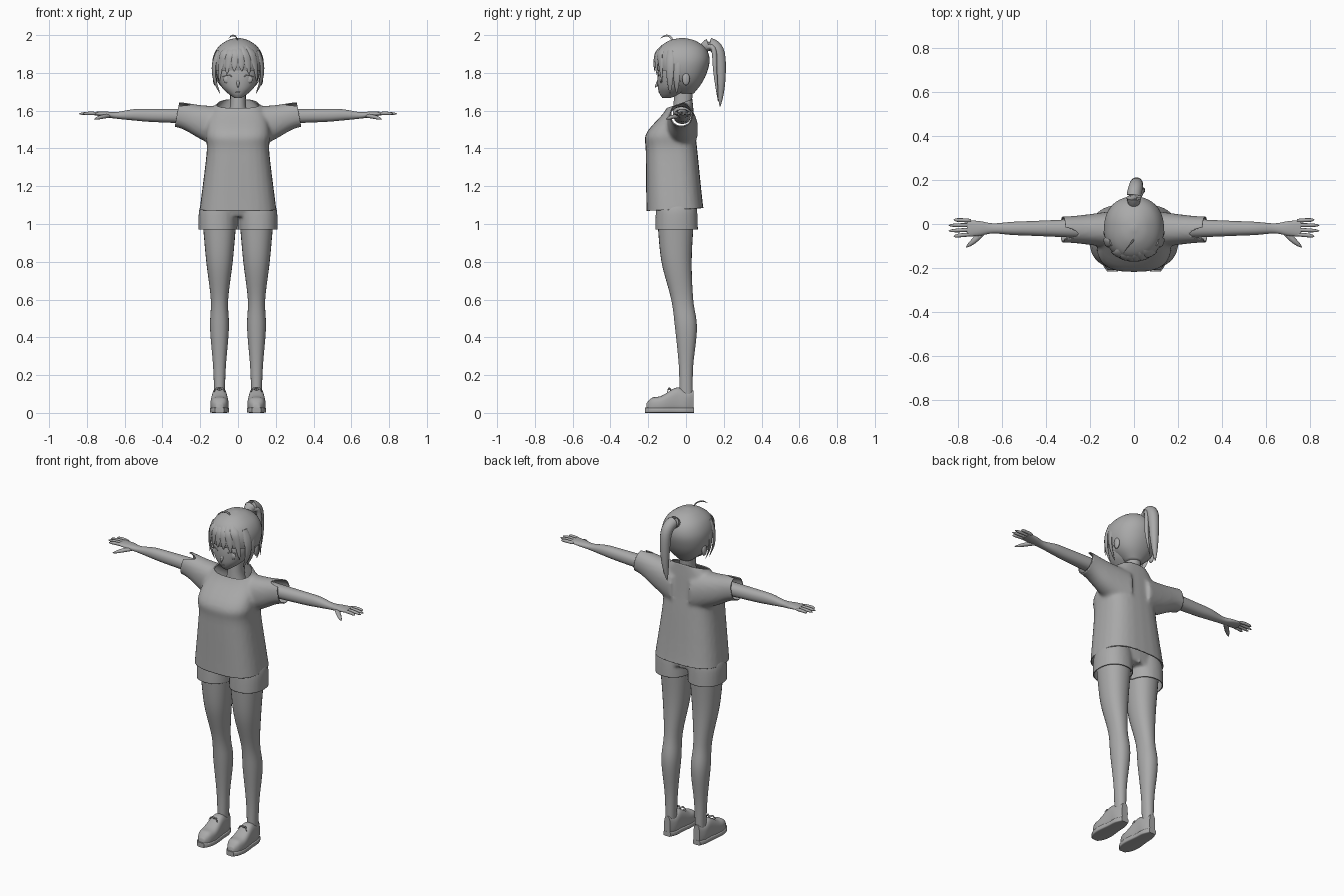
import bpy, bmesh, math
from mathutils import Vector

if "Cube" in bpy.data.objects:
    bpy.data.objects.remove(bpy.data.objects["Cube"])

grey = bpy.data.materials.new("plain grey")
grey.use_nodes = True
tone = (0.4, 0.4, 0.4, 1)
grey.diffuse_color = tone
grey.node_tree.nodes["Principled BSDF"].inputs["Base Color"].default_value = tone


def smooth_rows(rows, steps=5):
    """Catmull-Rom interpolation through rows of numbers."""
    result = []
    last = len(rows) - 1
    for index in range(last):
        before, start = rows[max(index - 1, 0)], rows[index]
        end, after = rows[index + 1], rows[min(index + 2, last)]
        for step in range(steps):
            t = step / steps
            result.append([b + t / 2 * (c - a + t * (2 * a - 5 * b + 4 * c - d + t * (3 * (b - c) + d - a)))
                           for a, b, c, d in zip(before, start, end, after)])
    return result + [list(rows[-1])]


def skin(bm, rings):
    """Bridge a list of point rings and cap both ends."""
    loops = [[bm.verts.new(point) for point in ring] for ring in rings]
    count = len(loops[0])
    for lower, upper in zip(loops, loops[1:]):
        for i in range(count):
            j = (i + 1) % count
            bm.faces.new((lower[i], lower[j], upper[j], upper[i]))
    bm.faces.new(loops[0][::-1])
    bm.faces.new(loops[-1])


def loft(bm, axis, rows, middle=0, side=1, count=28, power=2.2):
    """Rows hold the place along the axis, two half sizes and the second centre."""
    rings = []
    for place, half_a, half_b, centre_b in smooth_rows(rows):
        ring = []
        for i in range(count):
            angle = math.tau * i / count
            c, s = math.cos(angle), math.sin(angle)
            a = middle + half_a * math.copysign(abs(c) ** (2 / power), c)
            b = centre_b + half_b * math.copysign(abs(s) ** (2 / power), s)
            x, y, z = {"x": (place, a, b), "y": (a, place, b), "z": (a, b, place)}[axis]
            ring.append((x * side, y, z))
        rings.append(ring)
    skin(bm, rings)


def sweep(bm, path, width, flat=1, facing=(0, 0, 1), sharp=3, count=10):
    """Tapered strand along a smooth path, thinned towards its facing direction."""
    points = [Vector(row) for row in smooth_rows(path)]
    last = len(points) - 1
    rings = []
    for i, point in enumerate(points):
        t = i / last
        radius = max(width * (1 - t ** sharp) * min(1, t * 2 + 0.6), 0.001)
        along = points[min(i + 1, last)] - points[max(i - 1, 0)]
        across = along.cross(Vector(facing)).normalized()
        out = across.cross(along).normalized()
        angles = [math.tau * k / count for k in range(count)]
        rings.append([point + radius * (across * math.cos(angle) + out * flat * math.sin(angle))
                      for angle in angles])
    skin(bm, rings)


def ball(bm, centre, size):
    sphere = bmesh.ops.create_uvsphere(bm, u_segments=16, v_segments=10, radius=1)
    for vert in sphere["verts"]:
        vert.co = Vector(part * scale + shift for part, scale, shift in zip(vert.co, size, centre))


def finish(name, bm, mirror=False):
    bmesh.ops.recalc_face_normals(bm, faces=bm.faces)
    mesh = bpy.data.meshes.new(name)
    bm.to_mesh(mesh)
    bm.free()
    mesh.materials.append(grey)
    mesh.shade_smooth()
    mesh.set_sharp_from_angle(angle=math.radians(50))
    part = bpy.data.objects.new(name, mesh)
    bpy.context.scene.collection.objects.link(part)
    if mirror:
        part.modifiers.new("mirror", "MIRROR").use_mirror_merge = False
    return part


def cloth(name, bm, cuts, smoothing):
    """Fuse overlapping volumes, trim the openings and give the cloth a thin hem."""
    volume = finish(name + "_volume", bm)
    fuse = volume.modifiers.new("fuse", "REMESH")
    fuse.mode, fuse.voxel_size = "VOXEL", 0.01
    volume.modifiers.new("relax", "SMOOTH").iterations = smoothing
    bpy.context.view_layer.update()
    evaluated = volume.evaluated_get(bpy.context.evaluated_depsgraph_get())
    trimmed = bmesh.new()
    trimmed.from_mesh(evaluated.to_mesh())
    evaluated.to_mesh_clear()
    bpy.data.objects.remove(volume)
    for point, normal in cuts:
        everything = trimmed.verts[:] + trimmed.edges[:] + trimmed.faces[:]
        bmesh.ops.bisect_plane(trimmed, geom=everything, plane_co=point, plane_no=normal, clear_outer=True)
    hem = finish(name, trimmed).modifiers.new("hem", "SOLIDIFY")
    hem.thickness, hem.offset = 0.006, -1


# Shirt: body and two wide sleeves, trimmed at hem, neck and cuffs
bm = bmesh.new()
loft(bm, "z", [(1, .21, .16, -.05), (1.1, .2, .15, -.06), (1.38, .166, .137, -.076), (1.48, .17, .13, -.08),
               (1.6, .14, .075, -.035), (1.7, .05, .05, -.02)], power=2.8)
cuts = [((0, -.2, 1.07), (0, .05, -1)), ((0, -.07, 1.625), (0, -.35, 1))]
for side in (1, -1):
    loft(bm, "x", [(.06, .09, .12, 1.5), (.2, .07, .09, 1.54), (.3, .06, .07, 1.575), (.4, .06, .065, 1.59)],
         middle=-.025, side=side)
    cuts.append(((side * .322, 0, 1.585), (side, 0, .18)))
cloth("shirt", bm, cuts, smoothing=5)

# Shorts: hips and two short legs
bm = bmesh.new()
loft(bm, "z", [(1.04, .16, .09, -.04), (1.1, .19, .1, -.05), (1.2, .16, .1, -.05)])
for side in (1, -1):
    loft(bm, "z", [(.9, .1, .115, -.05), (1.06, .1, .11, -.05), (1.12, .08, .1, -.05)], middle=.108, side=side)
cloth("shorts", bm, [((0, 0, .97), (0, 0, -1)), ((0, 0, 1.15), (0, 0, 1))], smoothing=3)

# Legs
foot_middle = .098
bm = bmesh.new()
loft(bm, "z", [(.1, .028, .035, 0), (.25, .034, .038, 0), (.45, .05, .058, 0), (.6, .046, .058, -.02),
               (.8, .07, .08, -.05), (1, .088, .095, -.055)], middle=foot_middle)
finish("legs", bm, mirror=True)

# Shoes: the sole repeats the outline of the upper, a little wider
outline = [(-.21, .02, .025), (-.18, .04, .04), (-.13, .048, .045), (-.05, .04, .067), (0, .036, .058), (.04, .02, .06)]
bm = bmesh.new()
loft(bm, "y", [(y, width, height, height) for y, width, height in outline], middle=foot_middle, power=2.8)
finish("shoe_uppers", bm, mirror=True)
bm = bmesh.new()
thick = .014
loft(bm, "y", [(y * 1.03, width + .003, thick, thick) for y, width, height in outline], middle=foot_middle, power=6)
finish("shoe_soles", bm, mirror=True)
bm = bmesh.new()
for reach in (-.03, .03):
    sweep(bm, [(foot_middle, -.08, .12), (foot_middle + reach / 2, -.09, .13), (foot_middle + reach, -.1, .11)],
          width=.005, facing=(0, 1, 0))
finish("shoe_laces", bm, mirror=True)

# Arms with palms
bm = bmesh.new()
loft(bm, "x", [(.2, .045, .04, 1.57), (.45, .034, .035, 1.575), (.55, .03, .03, 1.578), (.64, .023, .018, 1.575),
               (.7, .033, .015, 1.58), (.76, .038, .009, 1.585)], middle=-.02)
finish("arms", bm, mirror=True)

# Fingers and thumbs: outer fingers are shorter and all fan out slightly
bm = bmesh.new()
for finger in range(4):
    y = .016 - .021 * finger
    tip = .82 if finger in (0, 3) else .843
    sweep(bm, [(.74, y, 1.585), (.79, y * 1.1, 1.586), (tip, y * 1.2, 1.583)], width=.009, sharp=6)
sweep(bm, [(.67, -.02, 1.575), (.72, -.07, 1.567), (.763, -.106, 1.554)], width=.014, flat=.8, sharp=4)
finish("fingers", bm, mirror=True)

# Neck, then head with nose and mouth
bm = bmesh.new()
loft(bm, "z", [(1.57, .055, .05, -.02), (1.63, .042, .048, -.018), (1.74, .042, .05, -.01)])
finish("neck", bm)
bm = bmesh.new()
loft(bm, "z", [(1.667, .018, .02, -.105), (1.69, .052, .06, -.08), (1.73, .09, .09, -.06), (1.8, .115, .11, -.04),
               (1.88, .105, .11, -.02), (1.94, .05, .05, -.02)])
sweep(bm, [(0, -.14, 1.77), (0, -.153, 1.74), (0, -.164, 1.722)], width=.008, facing=(1, 0, 0))
sweep(bm, [(-.015, -.14, 1.7), (0, -.144, 1.699), (.015, -.14, 1.7)], width=.003)
finish("head", bm)

# Eyes with upper lashes, and ears
bm = bmesh.new()
ball(bm, (.056, -.132, 1.765), (.022, .008, .02))
sweep(bm, [(.03, -.147, 1.78), (.055, -.142, 1.79), (.082, -.123, 1.78)], width=.003)
finish("eyes", bm, mirror=True)
bm = bmesh.new()
ball(bm, (.122, 0, 1.768), (.011, .02, .034))
finish("ears", bm, mirror=True)

# Hair cap, open around the face
bm = bmesh.new()
loft(bm, "z", [(1.69, .045, .04, 0), (1.74, .1, .09, -.01), (1.8, .13, .13, -.02), (1.87, .135, .145, -.02),
               (1.93, .11, .125, -.02), (1.97, .06, .07, -.02), (1.985, .01, .01, -.02)], count=40)
centres = [(face, face.calc_center_median()) for face in bm.faces]
face_gap = [face for face, centre in centres if centre.y < -.04 and centre.z < 1.81]
bmesh.ops.delete(bm, geom=face_gap, context="FACES")
finish("hair_cap", bm)


def fringe_point(x, z, inset=0):
    """A point on the curved front of the hair."""
    return (x, inset - .02 - .147 * math.sqrt(1 - (x / .145) ** 2), z)


# Fringe from the parting, longer towards the temples, and side locks
bm = bmesh.new()
for lock in range(6):
    x = .04 * lock - .1
    sweep(bm, [(.02 + x / 4, -.085, 1.955), fringe_point(x * .7, 1.91, inset=.014), fringe_point(x * .9, 1.85),
               fringe_point(x, 1.81 - 6 * x * x)], width=.024, flat=.3, facing=(x * 8, -1, 0))
for side in (1, -1):
    for y in (-.085, -.05):
        sweep(bm, [(side * .105, y, 1.92), (side * .127, y, 1.84), (side * .122, y, 1.76), (side * .095, y, 1.69)],
              width=.024, flat=.35, facing=(side, -.4, 0))
finish("hair_locks", bm)

# Ponytail with a tie and a loose strand
bm = bmesh.new()
backward = (0, 1, .3)
sweep(bm, [(0, .08, 1.92), (0, .13, 1.95), (.01, .175, 1.9), (.01, .185, 1.75), (0, .18, 1.62)],
      width=.034, facing=backward, sharp=4, count=14)
sweep(bm, [(.01, .1, 1.93), (.03, .145, 1.93), (.04, .155, 1.8), (.03, .17, 1.65)], width=.015, facing=backward)
ball(bm, (0, .095, 1.93), (.026, .02, .026))
finish("ponytail", bm)

# Stray hair on the crown
bm = bmesh.new()
sweep(bm, [(0, -.07, 1.968), (-.012, -.085, 1.992), (-.032, -.11, 1.997), (-.05, -.135, 1.982)],
      width=.006, flat=.5, facing=(1, 0, .2))
finish("stray_hair", bm)
